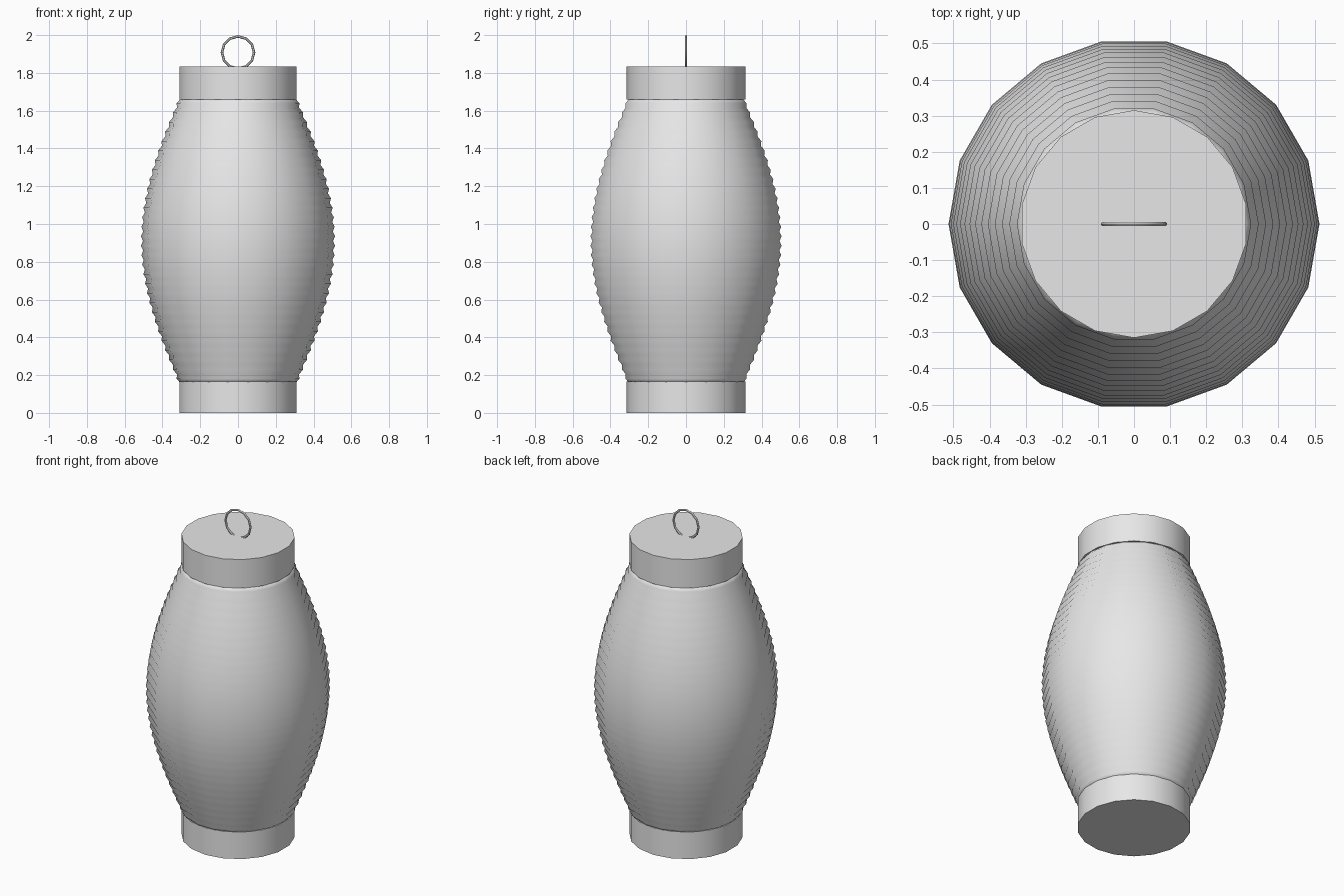
import bpy, math

if "Cube" in bpy.data.objects:
    bpy.data.objects.remove(bpy.data.objects["Cube"])

SIDES = 18
grey = bpy.data.materials.new("light grey")
grey.diffuse_color = (0.8, 0.8, 0.8, 1)
grey.use_nodes = True
grey.node_tree.nodes["Principled BSDF"].inputs["Base Color"].default_value = grey.diffuse_color


def finish(obj, name, angle):
    obj.name = name
    obj.data.materials.clear()
    obj.data.materials.append(grey)
    bpy.ops.object.select_all(action='DESELECT')
    obj.select_set(True)
    bpy.context.view_layer.objects.active = obj
    bpy.ops.object.shade_smooth_by_angle(angle=math.radians(angle))


def lathe(name, profile, angle, offset=0.0):
    """Spin a (radius, height) profile around z, closing both ends."""
    verts, faces = [], []
    for r, z in profile:
        for i in range(SIDES):
            a = offset + 2 * math.pi * i / SIDES
            verts.append((r * math.cos(a), r * math.sin(a), z))
    for k in range(len(profile) - 1):
        for i in range(SIDES):
            j = (i + 1) % SIDES
            b = k * SIDES
            faces.append((b + i, b + j, b + SIDES + j, b + SIDES + i))
    last = (len(profile) - 1) * SIDES
    faces.append(tuple(reversed(range(SIDES))))
    faces.append(tuple(range(last, last + SIDES)))
    mesh = bpy.data.meshes.new(name)
    mesh.from_pydata(verts, [], faces)
    obj = bpy.data.objects.new(name, mesh)
    bpy.context.collection.objects.link(obj)
    finish(obj, name, angle)


# Pleated paper shade: a swelling profile with alternating ridges and grooves
RIBS = 30
LOW, HIGH = 0.155, 1.665
shade = []
for k in range(2 * RIBS + 1):
    t = k / (2 * RIBS)
    r = 0.307 + 0.2 * math.sin(math.pi * t)
    r += 0.007 if k % 2 else -0.004
    shade.append((r, LOW + (HIGH - LOW) * t))
lathe("paper_shade", shade, 80)

# Plain collars at both ends, turned half a side against the shade
for name, z0, z1 in (("bottom_collar", 0.0, 0.165), ("top_collar", 1.66, 1.835)):
    lathe(name, [(0.315, z0), (0.315, z1)], 40, math.pi / SIDES)

# Hanging ring, sunk slightly into the top collar
bpy.ops.mesh.primitive_torus_add(
    major_segments=12, minor_segments=6, major_radius=0.085, minor_radius=0.007,
    location=(0, 0, 1.908), rotation=(math.pi / 2, 0, 0))
finish(bpy.context.object, "hanging_ring", 35)
